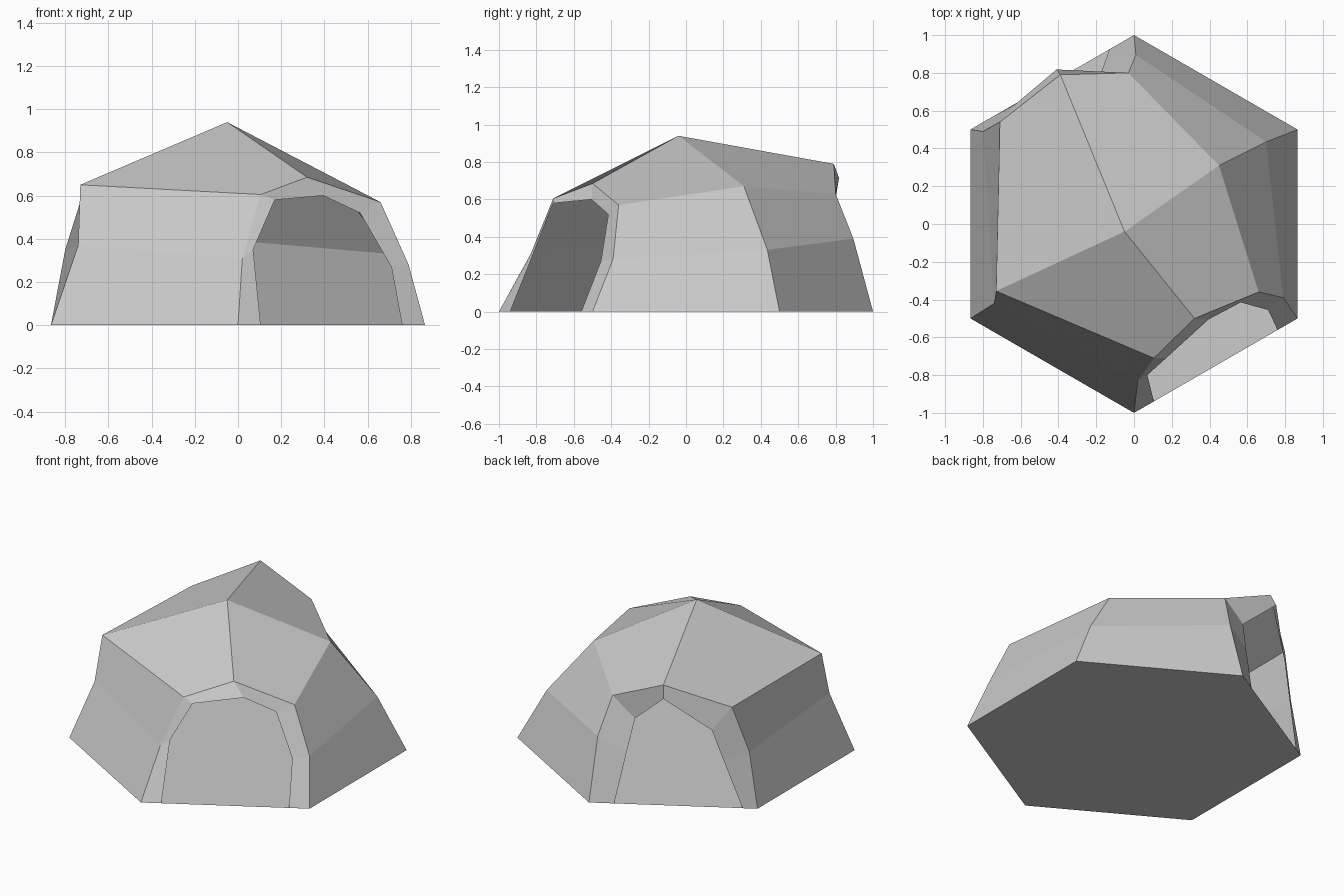
import bpy, bmesh
from math import cos, sin, radians

if "Cube" in bpy.data.objects:
    bpy.data.objects.remove(bpy.data.objects["Cube"])


def shell(name, faces):
    """Make one flat-faced object from polygons of points, welding shared corners."""
    bm = bmesh.new()
    for pts in faces:
        bm.faces.new([bm.verts.new(p) for p in pts])
    bmesh.ops.remove_doubles(bm, verts=bm.verts, dist=1e-4)
    me = bpy.data.meshes.new(name)
    bm.to_mesh(me)
    bm.free()
    ob = bpy.data.objects.new(name, me)
    bpy.context.collection.objects.link(ob)
    return ob


def strip(a, b):
    """Quads between two matching point chains."""
    return [(a[i], a[i + 1], b[i + 1], b[i]) for i in range(len(a) - 1)]


# Hexagon base, starting at the front corner and going anticlockwise
base = [(cos(radians(60 * i - 90)), sin(radians(60 * i - 90)), 0) for i in range(6)]

# Pole bends and pole tops above each base corner
bend = [(.02, -.83, .31), (.79, -.39, .28), (.70, .435, .33),
        (.01, .895, .39), (-.80, .49, .35), (-.74, -.42, .37)]
top = [(.105, -.71, .605), (.66, -.36, .57), (.45, .31, .67),
       (-.03, .80, .63), (-.71, .54, .635), (-.73, -.355, .65)]
apex = (-.05, -.04, .94)
front_peak, back_peak = (.32, -.50, .685), (-.39, .79, .79)

# Floor
shell("floor", [base[::-1]])

# Four closed walls, each bent across the middle
for name, i in (("right_wall", 1), ("back_right_wall", 2),
                ("left_wall", 4), ("front_left_wall", 5)):
    j = (i + 1) % 6
    shell(name, strip([base[i], bend[i], top[i]][::-1], [base[j], bend[j], top[j]][::-1]))

# Roof panels meeting at the apex
shell("roof", [(apex, front_peak, top[1], top[2]),
               (apex, top[2], top[3], back_peak),
               (apex, back_peak, top[4], top[5]),
               (apex, top[5], top[0], front_peak)])

# Door surrounds: flat bands from the poles in to the open doorways
front_opening = [(.105, -.94, 0), (.07, -.80, .35), (.17, -.71, .58), (.395, -.505, .60),
                 (.565, -.415, .52), (.71, -.455, .27), (.76, -.56, 0)]
back_opening = [(-.13, .925, 0), (-.16, .84, .31), (-.182, .785, .515), (-.41, .818, .715),
                (-.63, .633, .50), (-.69, .60, .31), (-.79, .545, 0)]
for name, i, peak, opening in (("front_door_surround", 0, front_peak, front_opening),
                               ("back_door_surround", 3, back_peak, back_opening)):
    j = i + 1
    # The back doorway is entered from its right-hand pole, the front from its left
    outer = [base[i], bend[i], top[i], peak, top[j], bend[j], base[j]]
    shell(name, strip(outer, opening))
